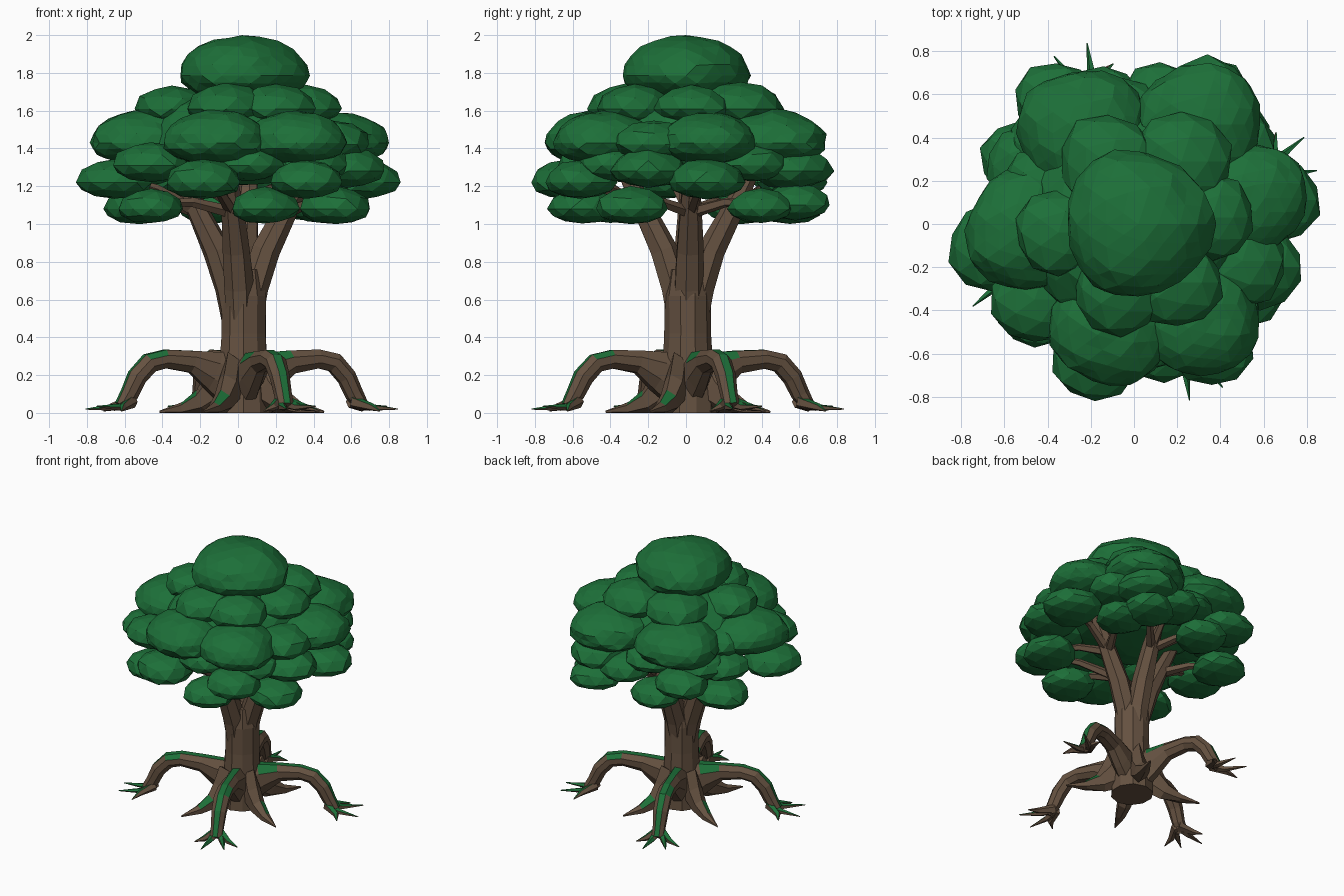
import bpy, bmesh, math, random
from mathutils import Vector

random.seed(4)
default_cube = bpy.data.objects.get("Cube")
if default_cube:
    bpy.data.objects.remove(default_cube, do_unlink=True)


def make_material(name, color):
    mat = bpy.data.materials.new(name)
    mat.use_nodes = True
    mat.diffuse_color = color
    mat.node_tree.nodes["Principled BSDF"].inputs["Base Color"].default_value = color
    return mat


BARK = make_material("bark brown", (0.13, 0.083, 0.052, 1))
LEAF = make_material("leaf green", (0.012, 0.16, 0.04, 1))
CENTER = Vector((0.02, 0.01, 0))


def finish(bm, name, materials):
    bmesh.ops.recalc_face_normals(bm, faces=bm.faces[:])
    mesh = bpy.data.meshes.new(name)
    bm.to_mesh(mesh)
    bm.free()
    for mat in materials:
        mesh.materials.append(mat)
    obj = bpy.data.objects.new(name, mesh)
    bpy.context.collection.objects.link(obj)
    return obj


def loft(bm, points, sizes, sides=8, wobble=0.0):
    """Sweep an elliptical section along points; sizes are (half width, half height)."""
    rings = []
    for i, p in enumerate(points):
        tangent = (points[min(i + 1, len(points) - 1)] - points[max(i - 1, 0)]).normalized()
        side = tangent.cross(Vector((0, 0, 1)))
        side = side.normalized() if side.length > 0.01 else Vector((1, 0, 0))
        up = side.cross(tangent)
        ring = []
        for k in range(sides):
            a = math.tau * (k + 0.5) / sides
            w = 1 + random.uniform(-wobble, wobble)
            co = p + side * math.cos(a) * sizes[i][0] * w + up * math.sin(a) * sizes[i][1] * w
            co.z = max(co.z, 0)
            ring.append(bm.verts.new(co))
        rings.append(ring)
    faces = []
    for a, b in zip(rings, rings[1:]):
        faces.append([bm.faces.new((a[k], a[(k + 1) % sides], b[(k + 1) % sides], b[k]))
                      for k in range(sides)])
    bm.faces.new(rings[0])
    bm.faces.new(rings[-1])
    return faces


def polar(angle, radius, z):
    a = math.radians(angle)
    return CENTER + Vector((radius * math.cos(a), radius * math.sin(a), z))


# Trunk
bm = bmesh.new()
trunk_profile = [(0, 0.15), (0.12, 0.145), (0.28, 0.13), (0.42, 0.122), (0.62, 0.124), (0.76, 0.1)]
loft(bm, [CENTER + Vector((0.01, 0, z)) for z, r in trunk_profile],
     [(r, r) for z, r in trunk_profile], sides=10, wobble=0.03)
finish(bm, "trunk", [BARK])

# Arched roots with clawed feet, mossy along the crest and on the claws
arch = [(0.05, 0.18, 0.08, 0.16), (0.16, 0.22, 0.07, 0.115), (0.28, 0.27, 0.06, 0.065),
        (0.43, 0.285, 0.058, 0.053), (0.52, 0.265, 0.058, 0.055), (0.59, 0.19, 0.054, 0.055),
        (0.635, 0.1, 0.046, 0.05), (0.68, 0.035, 0.045, 0.035)]
toes = [(-4, 0.86, 0.02), (7, 0.86, 0.035), (-11, 0.74, 0.01), (13, 0.76, 0.01)]
for n in range(4):
    angle = 20 + 90 * n
    bm = bmesh.new()
    segments = loft(bm, [polar(angle, r, z) for r, z, w, h in arch],
                    [(w, h) for r, z, w, h in arch], wobble=0.04)
    claws = []
    for turn, reach, tip in toes:
        path = [polar(angle + turn * 0.1, 0.62, 0.06), polar(angle + turn * 0.6, 0.71, 0.03),
                polar(angle + turn, reach, tip)]
        claws += loft(bm, path, [(0.03, 0.035), (0.022, 0.02), (0.003, 0.003)], sides=5)
    bmesh.ops.recalc_face_normals(bm, faces=bm.faces[:])
    for i, strip in enumerate(segments):
        for face in strip:
            across = face.normal.dot(polar(angle + 90, 1, 0) - CENTER)
            top = face.normal.z > 0.2 and abs(across) < 0.35
            # Moss spills over one flank near the trunk, over the other at the bend
            spill = face.normal.z > 0.3 and (i == 1 and across < 0 or i == 3 and across > 0)
            if i > 0 and (top or spill):
                face.material_index = 1
    for strip in claws:
        for face in strip:
            if face.normal.z > 0.6:
                face.material_index = 1
    finish(bm, f"arched_root_{n + 1}", [BARK, LEAF])

# Bladed buttress roots between the arches, with a touch of moss low on one flank
buttress = [(0.06, 0.24, 0.045, 0.14), (0.14, 0.13, 0.06, 0.11), (0.23, 0.06, 0.052, 0.07),
            (0.34, 0.022, 0.036, 0.036), (0.48, 0.006, 0.004, 0.006)]
for n in range(4):
    bm = bmesh.new()
    segments = loft(bm, [polar(65 + 90 * n, r, z) for r, z, w, h in buttress],
                    [(w, h) for r, z, w, h in buttress], sides=6)
    segments[2][1].material_index = 1
    finish(bm, f"buttress_root_{n + 1}", [BARK, LEAF])

# Main branches fanning out of the trunk
forks = []
for n, angle in enumerate((3, 83, 178, 258)):
    path = [polar(angle, r, z) for r, z in
            ((0.045, 0.5), (0.065, 0.66), (0.13, 0.86), (0.23, 1.06), (0.36, 1.32))]
    bm = bmesh.new()
    loft(bm, path, [(s, s) for s in (0.07, 0.08, 0.075, 0.062, 0.04)], sides=7, wobble=0.06)
    finish(bm, f"branch_{n + 1}", [BARK])
    forks.append(path[3])


def leaf_clump(name, x, y, z, r):
    """Lumpy dome with a shallower underside."""
    bm = bmesh.new()
    bmesh.ops.create_icosphere(bm, subdivisions=3 if r > 0.24 else 2, radius=1)
    spin = random.uniform(0, math.tau)
    for v in bm.verts:
        d = v.co.copy()
        grow = r * (1 + random.uniform(-0.035, 0.035))
        lobes = 1 + 0.04 * math.sin(3 * math.atan2(d.y, d.x) + spin)
        lift = d.z * (0.62 if d.z > 0 else 0.43)
        v.co = Vector((x + d.x * grow * lobes, y + d.y * grow * lobes, z + lift * grow))
    finish(bm, name, [LEAF])


# Leaf clumps by tier height: x, y and radius; the paired ones repeat on the opposite side
paired_tiers = {
    1.08: [(0.52, -0.29, 0.19), (0.14, -0.55, 0.185), (0.46, 0.4, 0.175)],
    1.22: [(0.36, -0.56, 0.195), (0.655, 0.11, 0.205)],
    1.31: [(0.46, 0.35, 0.2), (0.06, -0.49, 0.19), (0.38, -0.38, 0.2)],
}
single_tiers = {
    1.1: [(0.36, 0.58, 0.185)],
    1.22: [(-0.18, -0.62, 0.205), (0.12, 0.56, 0.19)],
    1.28: [(0.58, -0.2, 0.2), (-0.5, 0.27, 0.185), (0.34, 0.55, 0.22)],
    1.42: [(0, 0, 0.5), (0.5, -0.17, 0.21), (-0.43, 0.18, 0.18)],
    1.43: [(-0.5, -0.03, 0.28), (-0.11, -0.47, 0.28), (0.31, -0.44, 0.27),
           (0.54, 0.12, 0.26), (0.3, 0.46, 0.29), (-0.24, 0.42, 0.3)],
    1.61: [(-0.35, -0.04, 0.2), (-0.06, -0.3, 0.22), (0.2, -0.27, 0.21),
           (0.36, 0.03, 0.2), (0.22, 0.29, 0.23), (-0.12, 0.28, 0.23)],
    1.785: [(0.02, 0, 0.34)],
}
clumps = [(x * s, y * s, z, r) for z, tier in paired_tiers.items()
          for x, y, r in tier for s in (1, -1)]
clumps += [(x, y, z, r) for z, tier in single_tiers.items() for x, y, r in tier]
for n, (x, y, z, r) in enumerate(clumps, 1):
    leaf_clump(f"leaf_clump_{n}", x, y, z, r)
    # Thin twigs carry the low clumps
    if z < 1.25:
        end = Vector((x, y, z + 0.03))
        start = min(forks, key=lambda f: (f - end).length)
        middle = start.lerp(end, 0.5) + Vector((0, 0, 0.03))
        bm = bmesh.new()
        loft(bm, [start, middle, end], [(0.035, 0.035), (0.026, 0.026), (0.015, 0.015)], sides=5)
        finish(bm, f"twig_{n}", [BARK])
